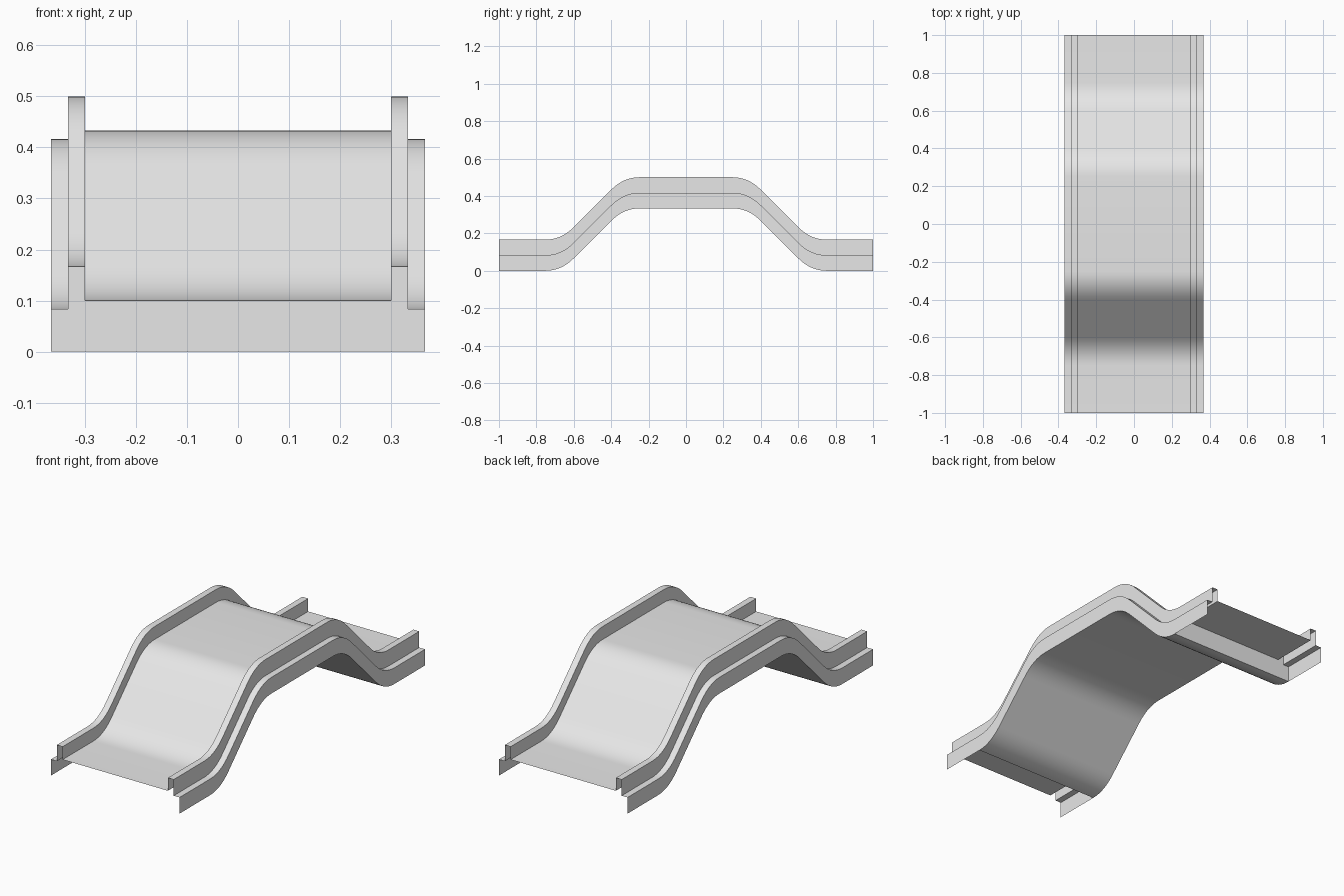
import bpy, math

if "Cube" in bpy.data.objects:
    bpy.data.objects.remove(bpy.data.objects["Cube"])

grey = bpy.data.materials.new("light grey")
grey.diffuse_color = (0.8, 0.8, 0.8, 1)
grey.use_nodes = True
grey.node_tree.nodes["Principled BSDF"].inputs["Base Color"].default_value = grey.diffuse_color

BEND = 0.75          # where the flat ends meet the ramps


def bezier(a, b, c, n=8):
    pts = []
    for k in range(n + 1):
        t = k / n
        pts.append(tuple((1 - t) ** 2 * p + 2 * t * (1 - t) * q + t * t * r
                         for p, q, r in zip(a, b, c)))
    return pts


# Hump path (y, z): flat end, ramp up, flat top, then mirrored
half = [(-1, 0)]
half += bezier((-BEND, 0), (-0.6667, 0), (-0.6, 0.0667))
half += bezier((-0.4, 0.2667), (-0.3333, 0.3333), (-0.25, 0.3333))
path = half + [(-y, z) for y, z in reversed(half)]

# Cross-section (x, z): outer skirt, ledge, raised lip, deck, then mirrored
left = [(-0.3667, 0), (-0.3667, 0.0833), (-0.3333, 0.0833),
        (-0.3333, 0.1667), (-0.3, 0.1667), (-0.3, 0.1)]
section = left + [(-x, z) for x, z in reversed(left)]


def make(name, verts, faces):
    me = bpy.data.meshes.new(name)
    me.from_pydata(verts, [], faces)
    me.materials.append(grey)
    ob = bpy.data.objects.new(name, me)
    bpy.context.collection.objects.link(ob)
    bpy.ops.object.select_all(action='DESELECT')
    ob.select_set(True)
    bpy.context.view_layer.objects.active = ob
    bpy.ops.object.shade_smooth_by_angle(angle=math.radians(30))
    return ob


# Track shell: section swept along the hump, open below at the flat ends
n = len(section)
verts = [(x, y, z + h) for y, h in path for x, z in section]
faces = []
for j in range(len(path) - 1):
    flat_end = j in (0, len(path) - 2)
    for i in range(n - 1 if flat_end else n):
        k = (i + 1) % n
        faces.append((j * n + i, j * n + k, (j + 1) * n + k, (j + 1) * n + i))
make("track_shell", verts, faces)

# Inner walls closing the hump behind each hollow end
for name, y, order in (("front_inner_wall", -BEND, -1), ("back_inner_wall", BEND, 1)):
    make(name, [(x, y, z) for x, z in section], [tuple(range(n))[::order]])
